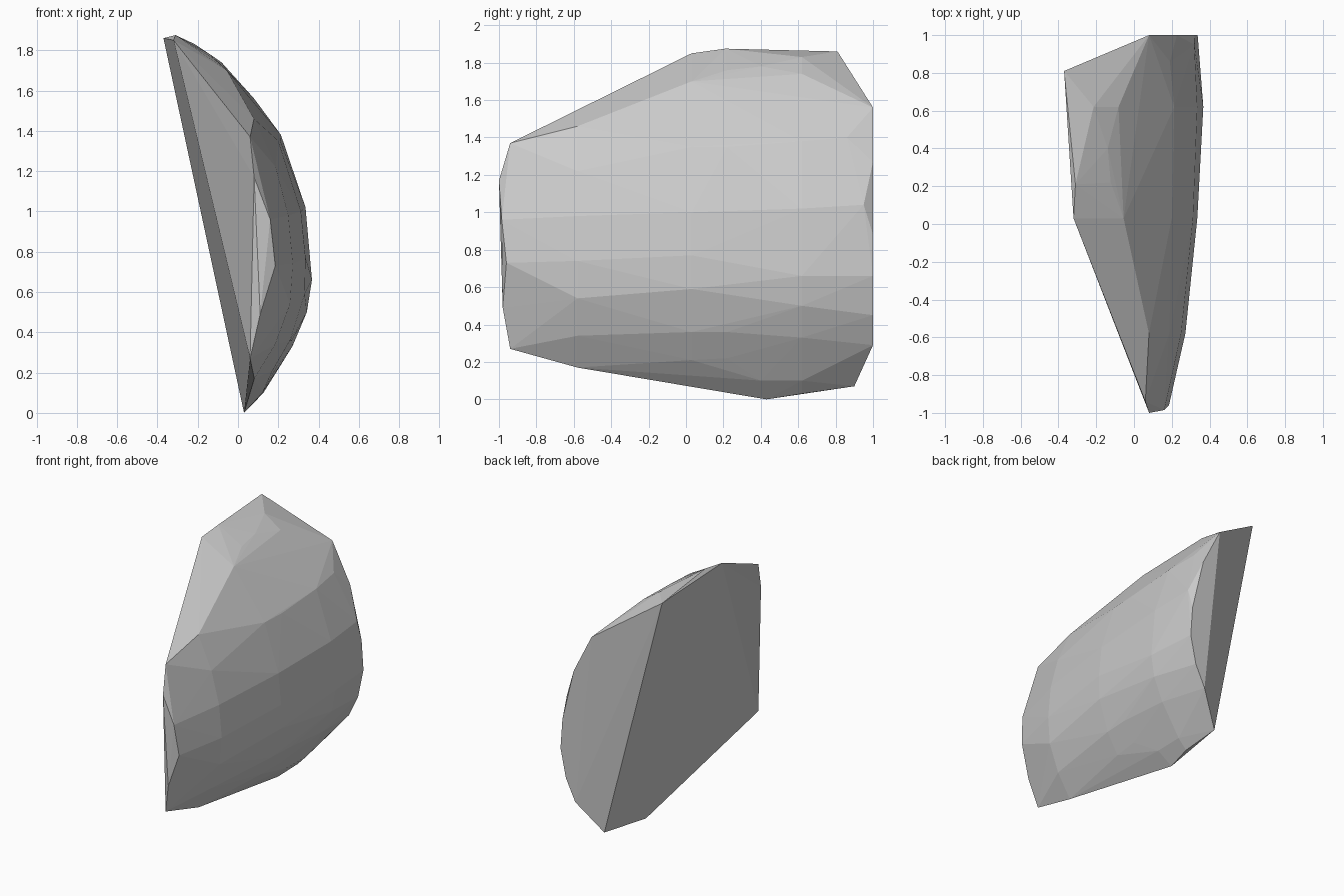
import bpy
import bmesh

# Remove the default cube
default = bpy.data.objects.get("Cube")
if default:
    bpy.data.objects.remove(default, do_unlink=True)

# Single plain stone colour
grey = (0.6, 0.6, 0.6, 1.0)
stone = bpy.data.materials.new("stone grey")
stone.use_nodes = True
stone.diffuse_color = grey
stone.node_tree.nodes["Principled BSDF"].inputs["Base Color"].default_value = grey

# Curved outer silhouette as (height, bulge) pairs
SILHOUETTE = [
    (0, .03), (.09, .12), (.2, .19), (.33, .27), (.49, .34), (.66, .367),
    (.85, .355), (1.02, .335), (1.2, .285), (1.4, .205), (1.56, .11),
    (1.7, -.03), (1.8, -.16), (1.85, -.25), (1.875, -.31),
]


def bulge(height):
    """Interpolate the outer silhouette at the given height."""
    for (low, start), (high, end) in zip(SILHOUETTE, SILHOUETTE[1:]):
        if height <= high:
            blend = (height - low) / (high - low)
            return start + (end - start) * blend
    return SILHOUETTE[-1][1]


def rib(depth, inset, heights):
    """Place points along the curved side at one depth."""
    return [(bulge(height) - inset, depth, height) for height in heights]


# Corners of the broken flat side
flat_side = [
    (-.37, .81, 1.86), (-.32, .03, 1.85), (-.31, .21, 1.875),
    (.06, -.94, .27), (.03, .43, 0), (.045, .9, .07),
]

# Narrow facets at the front tip
front_tip = [
    (.06, -.94, 1.37), (.08, -1, 1.17), (.16, -.985, .96),
    (.185, -.96, .73), (.11, -.98, .49),
]

# Ribs across the curved side, from front to back
curved_side = (
    rib(-.58, .09, [.17, .34, .54, .74, .98, 1.22, 1.46])
    + rib(.03, .025, [.21, .36, .59, .77, 1, 1.35, 1.7])
    + rib(.22, .015, [.22, .36, 1.35, 1.76])
    + rib(.4, .005, [.1, 1.78])
    + rib(.62, 0, [.03, .1, .33, .5, .66, 1.02, 1.38, 1.74, 1.83])
    + rib(.86, .015, [1.4])
    + rib(.95, .01, [1.04])
    + rib(1, .03, [.29, .45, .66, .88, 1.27, 1.56])
)

# Wrap all points in one faceted shell
shell = bmesh.new()
for point in flat_side + front_tip + curved_side:
    shell.verts.new(point)
bmesh.ops.convex_hull(shell, input=shell.verts[:])
loose = [vert for vert in shell.verts if not vert.link_faces]
bmesh.ops.delete(shell, geom=loose, context="VERTS")
bmesh.ops.recalc_face_normals(shell, faces=shell.faces[:])

mesh = bpy.data.meshes.new("rock_shard")
shell.to_mesh(mesh)
shell.free()
mesh.materials.append(stone)
rock = bpy.data.objects.new("rock_shard", mesh)
bpy.context.collection.objects.link(rock)
